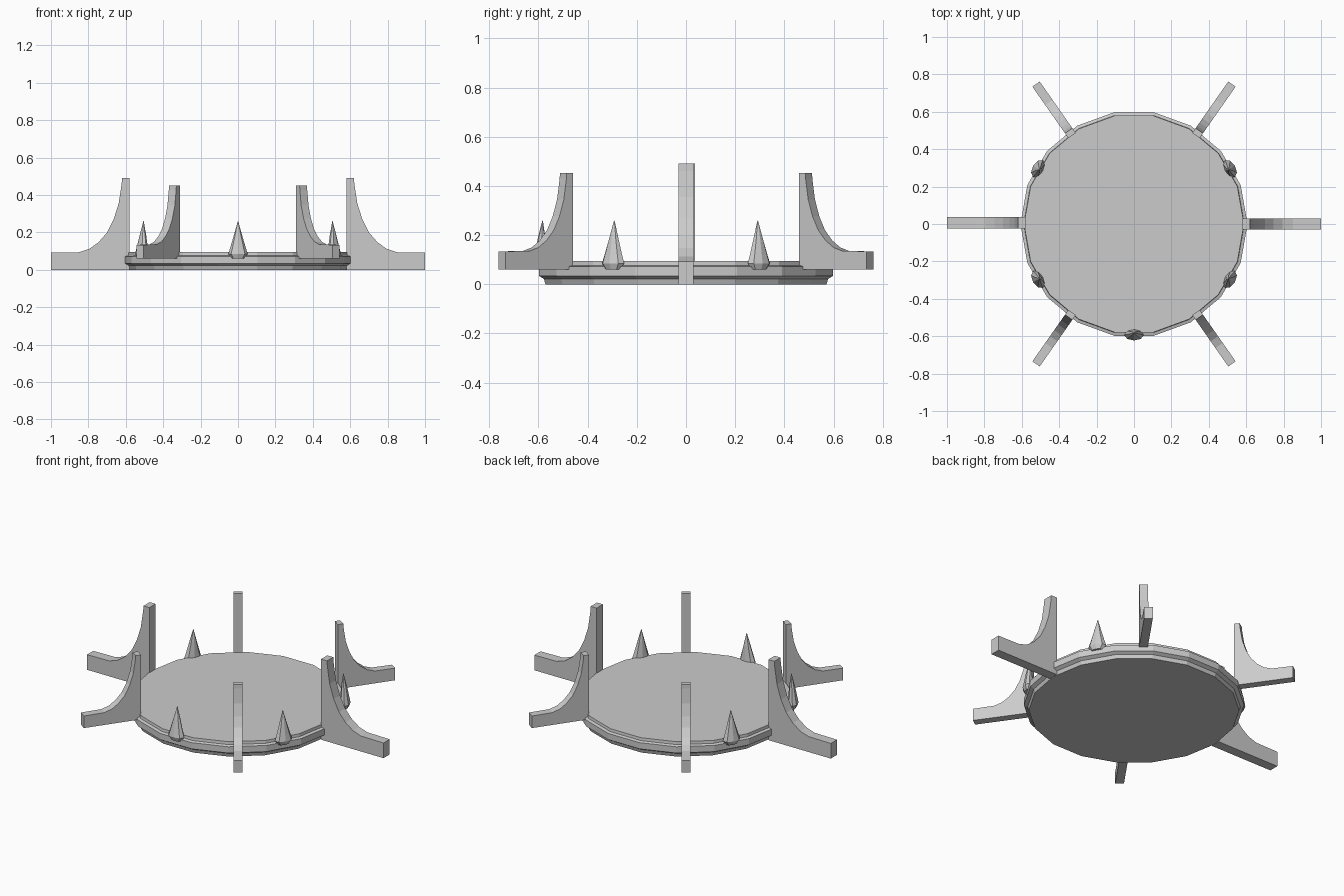
import bpy, bmesh
from math import cos, sin, radians, tau

if "Cube" in bpy.data.objects:
    bpy.data.objects.remove(bpy.data.objects["Cube"])


def finish(name, bm):
    bmesh.ops.recalc_face_normals(bm, faces=bm.faces)
    mesh = bpy.data.meshes.new(name)
    bm.to_mesh(mesh)
    bm.free()
    ob = bpy.data.objects.new(name, mesh)
    bpy.context.collection.objects.link(ob)
    return ob


def stack(name, rings):
    """Skin a list of closed rings of points and cap both ends."""
    bm = bmesh.new()
    rows = [[bm.verts.new(p) for p in ring] for ring in rings]
    n = len(rows[0])
    for a, b in zip(rows, rows[1:]):
        for i in range(n):
            j = (i + 1) % n
            bm.faces.new((a[i], a[j], b[j], b[i]))
    bm.faces.new(rows[0][::-1])
    bm.faces.new(rows[-1])
    return finish(name, bm)


# Base plate: 18-sided disc with a raised rim band
plate = [(0.58, 0), (0.587, 0.022), (0.607, 0.034), (0.607, 0.072),
         (0.59, 0.077), (0.588, 0.094)]
stack("base_plate", [[(r * cos(tau * i / 18), r * sin(tau * i / 18), z)
                      for i in range(18)] for r, z in plate])

# Curved fins: (distance from inner edge, height)
FIN = [(0, 0), (0.42, 0), (0.42, 0.092), (0.27, 0.094), (0.215, 0.112),
       (0.165, 0.148), (0.12, 0.2), (0.085, 0.27), (0.058, 0.355),
       (0.042, 0.46), (0.04, 0.49), (0, 0.49)]


def fin(name, angle, start, z0, scale, shift=0):
    a = radians(angle)
    sides = []
    for t in (-0.03, 0.03):
        w = t * scale + shift
        sides.append([((start + d * scale) * cos(a) - w * sin(a),
                       (start + d * scale) * sin(a) + w * cos(a),
                       z0 + h * scale) for d, h in FIN])
    stack(name, sides)


fin("right_fin", 0, 0.58, 0, 1)
fin("left_fin", 180, 0.58, 0, 1, -0.007)
for i, ang in enumerate((55, 125, 235, 305)):
    fin(f"small_fin_{i + 1}", ang, 0.577, 0.06, 0.8)

# Rim spikes: (half width, radial depth, radial centre, height)
SPIKE = [(0.034, 0.02, 0.593, 0.06), (0.052, 0.03, 0.593, 0.085),
         (0.041, 0.025, 0.591, 0.12), (0.022, 0.016, 0.587, 0.185),
         (0.001, 0.001, 0.583, 0.26)]
for i, ang in enumerate((30, 150, 210, 270, 330)):
    a = radians(ang)
    rings = []
    for w, d, c, z in SPIKE:
        ring = []
        for k in range(8):
            r, t = c + d * cos(tau * k / 8), w * sin(tau * k / 8)
            ring.append((r * cos(a) - t * sin(a), r * sin(a) + t * cos(a), z))
        rings.append(ring)
    stack(f"rim_spike_{i + 1}", rings)
